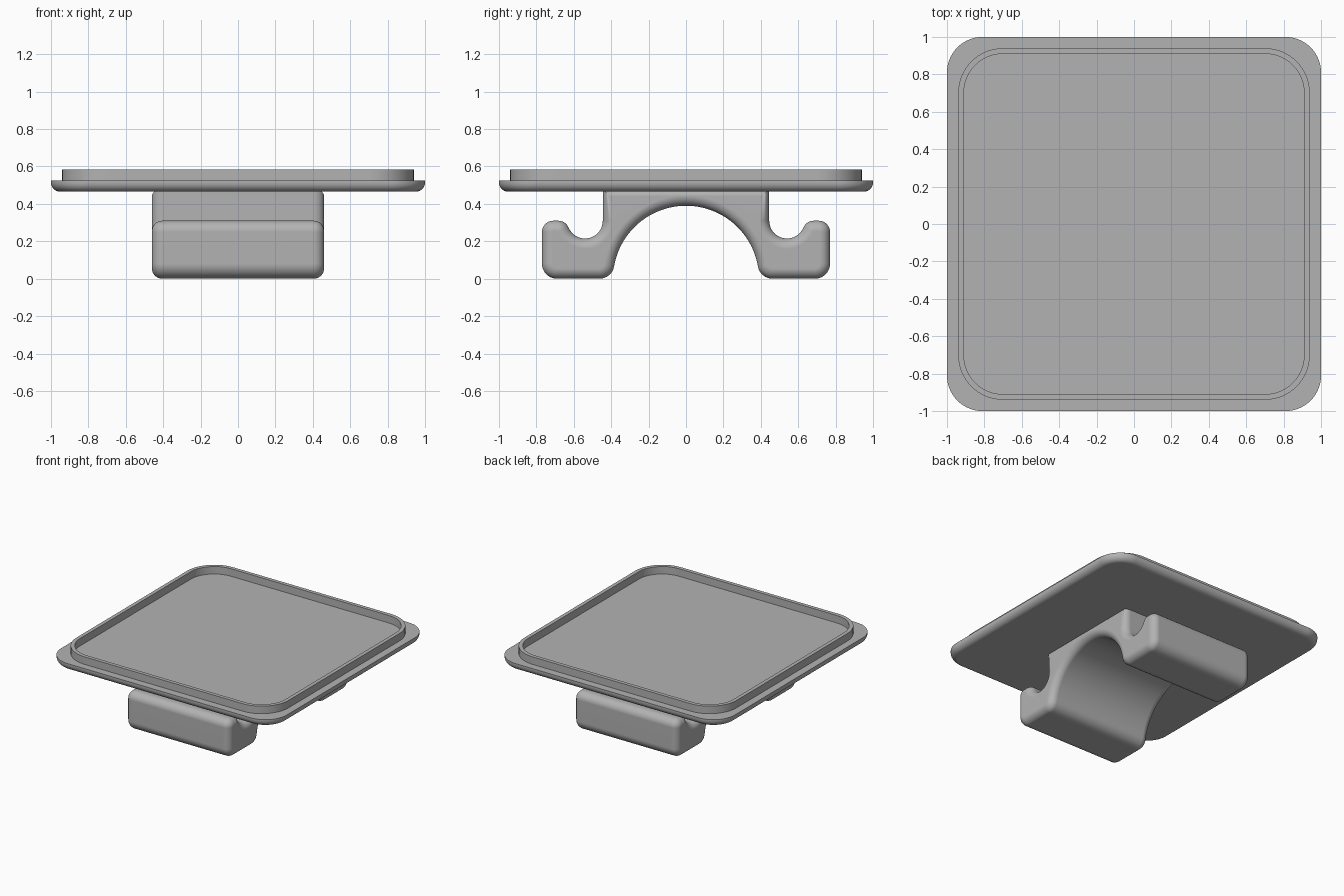
import bpy, bmesh
from math import sin, cos, pi, radians
from mathutils import Vector

cube = bpy.data.objects.get("Cube")
if cube:
    bpy.data.objects.remove(cube, do_unlink=True)

grey = bpy.data.materials.new("plain grey")
grey.use_nodes = True
GREY = (0.45, 0.45, 0.45, 1)
grey.diffuse_color = GREY
grey.node_tree.nodes["Principled BSDF"].inputs["Base Color"].default_value = GREY


def arc(cx, cy, r, start, end, steps):
    """Points along a circular arc, angles in degrees."""
    angles = [radians(start + (end - start) * i / steps) for i in range(steps + 1)]
    return [Vector((cx + r * cos(a), cy + r * sin(a))) for a in angles]


def loft(name, rings):
    """Skin a stack of closed rings and cap both ends."""
    bm = bmesh.new()
    loops = [[bm.verts.new(p) for p in ring] for ring in rings]
    for a, b in zip(loops, loops[1:]):
        for i in range(len(a)):
            j = (i + 1) % len(a)
            bm.faces.new((a[i], a[j], b[j], b[i]))
    bm.faces.new(loops[0][::-1])
    bm.faces.new(loops[-1])
    bmesh.ops.recalc_face_normals(bm, faces=bm.faces)
    mesh = bpy.data.meshes.new(name)
    bm.to_mesh(mesh)
    bm.free()
    mesh.materials.append(grey)
    obj = bpy.data.objects.new(name, mesh)
    bpy.context.collection.objects.link(obj)
    bpy.ops.object.select_all(action='DESELECT')
    obj.select_set(True)
    bpy.context.view_layer.objects.active = obj
    bpy.ops.object.shade_smooth_by_angle(angle=radians(35))
    weighted = obj.modifiers.new("flat face normals", 'WEIGHTED_NORMAL')
    weighted.keep_sharp = True
    return obj


def rounded_square(half, radius, z):
    c = half - radius
    ring = []
    for k, (sx, sy) in enumerate(((1, 1), (-1, 1), (-1, -1), (1, -1))):
        ring += arc(sx * c, sy * c, radius, 90 * k, 90 * k + 90, 14)
    return [(p.x, p.y, z) for p in ring]


# Square tray: rounded underside edge, ledge, raised lip and recessed floor
BASE, LEDGE, RIM, ROUND = 0.465, 0.525, 0.585, 0.05
rings = []
for i in range(9):
    a = i / 8 * pi / 2
    inset = ROUND * (1 - sin(a))
    rings.append(rounded_square(1 - inset, 0.19 - inset, BASE + ROUND * (1 - cos(a))))
rings += [rounded_square(1, 0.19, LEDGE),
          rounded_square(0.94, 0.24, LEDGE), rounded_square(0.94, 0.24, RIM),
          rounded_square(0.91, 0.21, RIM), rounded_square(0.91, 0.21, LEDGE)]
loft("tray", rings)

# Clip outline, right half: arch, foot, hook tip, groove, neck
TOP = 0.48
half = arc(0, 0, 0.39, 90, 9.8, 28)
half += arc(0.463, 0.08, 0.08, 189.8, 270, 8)
half += arc(0.69, 0.08, 0.08, 270, 360, 8)
half += arc(0.71, 0.25, 0.06, 0, 90, 8)
half += arc(0.683, 0.25, 0.06, 90, 157.2, 7)[0:]
half += arc(0.54, 0.31, 0.095, -22.8, -180, 16)[1:]
half.append(Vector((0.445, TOP)))
# Drop repeated joints
half = [p for i, p in enumerate(half) if i == 0 or (p - half[i - 1]).length > 0.002]
outline = half + [Vector((-p.x, p.y)) for p in reversed(half[1:])]


def inset_outline(d):
    result = []
    n = len(outline)
    for i, p in enumerate(outline):
        t1 = (p - outline[i - 1]).normalized()
        t2 = (outline[(i + 1) % n] - p).normalized()
        if p.y >= TOP:
            result.append(Vector((p.x - d * (1 if p.x > 0 else -1), TOP)))
            continue
        t = (t1 + t2).normalized()
        result.append(p + Vector((-t.y, t.x)) * d)
    return result


# Clip body: outline swept across x with rounded ends
WIDTH, EDGE = 0.46, 0.055
sections = []
for i in range(9):
    a = i / 8 * pi / 2
    sections.append((-WIDTH + EDGE * (1 - cos(a)), EDGE * (1 - sin(a))))
sections += [(-x, d) for x, d in reversed(sections)]
loft("clip_body", [[(x, p.x, p.y) for p in inset_outline(d)] for x, d in sections])
